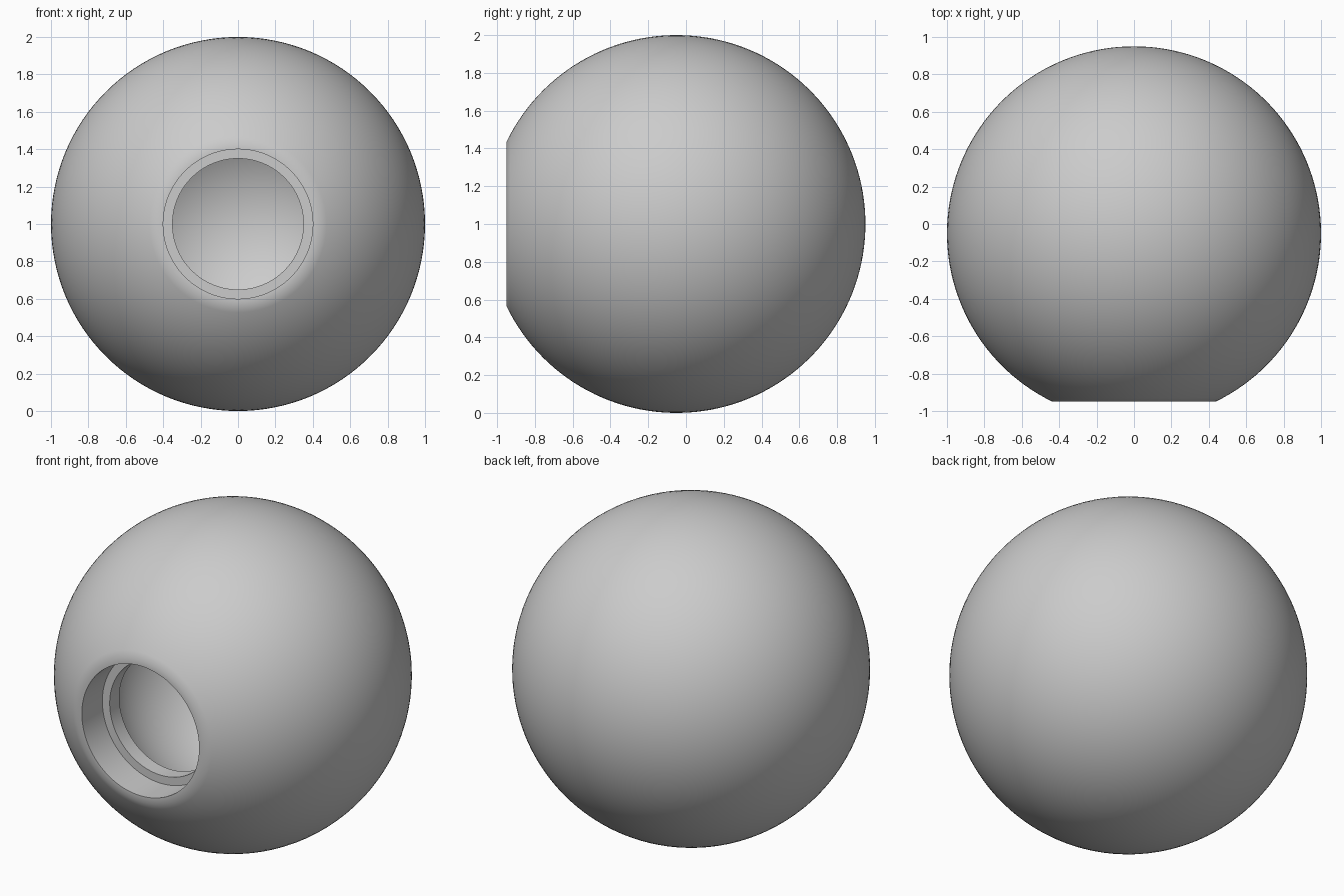
import bpy, bmesh
from math import sin, cos, asin, pi, radians
from mathutils import Vector, Matrix

cube = bpy.data.objects.get("Cube")
if cube:
    bpy.data.objects.remove(cube, do_unlink=True)

CENTRE = Vector((0, -0.05, 1))
OUTER, INNER = 1.0, 0.7        # sphere and cavity radii
BORE, NECK = 0.4, 0.35         # stepped hole radii
FACE, LEDGE = 0.9, 0.7         # distances of the flat lip and the ledge
SEGMENTS = 128

grey = bpy.data.materials.new("light_grey")
colour = (0.6, 0.6, 0.6, 1)
grey.use_nodes = True
grey.diffuse_color = colour
grey.node_tree.nodes["Principled BSDF"].inputs["Base Color"].default_value = colour


def arc(radius, start, end, steps):
    """Points (radius from axis, distance forward); angles run from the front."""
    angles = [start + (end - start) * i / steps for i in range(steps + 1)]
    return [(radius * sin(a), radius * cos(a)) for a in angles]


# Profile: outer sphere, flat lip, stepped bore, hollow inside
lip = (OUTER ** 2 - FACE ** 2) ** 0.5
profile = arc(OUTER, pi, asin(lip / OUTER), 64)
profile += [(BORE, FACE), (BORE, LEDGE), (NECK, LEDGE)]
profile += arc(INNER, asin(NECK / INNER), pi, 48)

# Revolve the profile around the front-back axis
bm = bmesh.new()
verts = [bm.verts.new((r, -d, 0)) for r, d in profile]
edges = [bm.edges.new(pair) for pair in zip(verts, verts[1:])]
bmesh.ops.spin(bm, geom=verts + edges, cent=(0, 0, 0), axis=(0, 1, 0),
               angle=2 * pi, steps=SEGMENTS, use_merge=False)
bmesh.ops.remove_doubles(bm, verts=bm.verts, dist=0.0005)
bmesh.ops.recalc_face_normals(bm, faces=bm.faces)
bmesh.ops.transform(bm, matrix=Matrix.Translation(CENTRE), verts=bm.verts)

mesh = bpy.data.meshes.new("hollow_sphere")
bm.to_mesh(mesh)
bm.free()
mesh.materials.append(grey)
sphere = bpy.data.objects.new("hollow_sphere", mesh)
bpy.context.collection.objects.link(sphere)

# Smooth shading with crisp bore edges
bpy.ops.object.select_all(action="DESELECT")
sphere.select_set(True)
bpy.context.view_layer.objects.active = sphere
bpy.ops.object.shade_smooth_by_angle(angle=radians(30))
